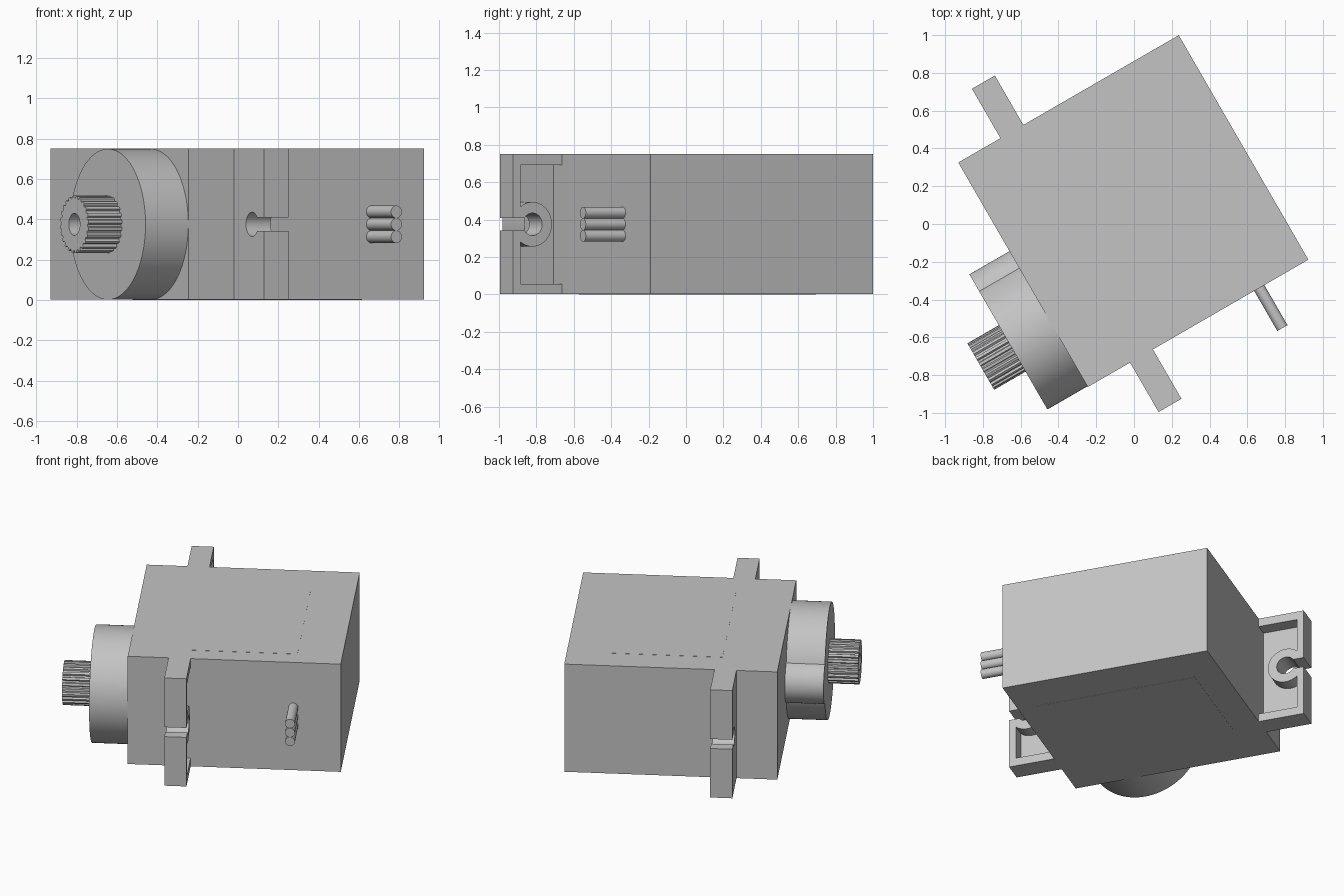
import bpy, bmesh
from math import sin, cos, pi, radians

cube = bpy.data.objects.get("Cube")
if cube:
    bpy.data.objects.remove(cube, do_unlink=True)

grey = bpy.data.materials.new("plain grey")
grey.use_nodes = True
COLOUR = (0.55, 0.55, 0.55, 1)
grey.diffuse_color = COLOUR
grey.node_tree.nodes["Principled BSDF"].inputs["Base Color"].default_value = COLOUR

TURN = radians(30)      # whole model is turned about z
MID_Z = 0.375
HEIGHT = 0.75
MID_Y = 0.061           # centre of the case along its length
HALF = 0.686            # half the case length
parts = []


def prism(name, outline, axis, a, b, keep=True):
    """Extrude a closed 2D outline from a to b along the named axis."""
    place = {"x": lambda u, v, t: (t, u, v),
             "y": lambda u, v, t: (u, t, v),
             "z": lambda u, v, t: (u, v, t)}[axis]
    bm = bmesh.new()
    ends = [[bm.verts.new(place(u, v, t)) for u, v in outline] for t in (a, b)]
    n = len(outline)
    bm.faces.new(ends[0])
    bm.faces.new(ends[1])
    for i in range(n):
        j = (i + 1) % n
        bm.faces.new((ends[0][i], ends[0][j], ends[1][j], ends[1][i]))
    bmesh.ops.recalc_face_normals(bm, faces=bm.faces)
    mesh = bpy.data.meshes.new(name)
    bm.to_mesh(mesh)
    bm.free()
    mesh.materials.append(grey)
    ob = bpy.data.objects.new(name, mesh)
    ob.rotation_euler.z = TURN
    bpy.context.collection.objects.link(ob)
    if keep:
        parts.append(ob)
    return ob


def rect(u0, u1, v0, v1):
    return [(u0, v0), (u1, v0), (u1, v1), (u0, v1)]


def circle(u, v, r, n=64):
    return [(u + r * cos(2 * pi * i / n), v + r * sin(2 * pi * i / n)) for i in range(n)]


def combine(ob, tool, operation="DIFFERENCE"):
    """Apply a boolean and throw the tool away."""
    mod = ob.modifiers.new("combine", "BOOLEAN")
    mod.operation = operation
    mod.solver = "EXACT"
    mod.object = tool
    bpy.context.view_layer.update()
    result = bpy.data.meshes.new_from_object(
        ob.evaluated_get(bpy.context.evaluated_depsgraph_get()))
    ob.modifiers.clear()
    ob.data = result
    bpy.data.objects.remove(tool, do_unlink=True)


# Case
prism("case", rect(-0.643, 0.705, MID_Y - HALF, MID_Y + HALF), "z", 0.001, HEIGHT)

# Thin blank labels on top and underneath
for name, low in (("top_label", HEIGHT - 0.001), ("bottom_label", 0)):
    prism(name, rect(-0.28, 0.42, -0.5, 0.56), "z", low, low + 0.002)

# Round gear housing with its smaller side bump
housing = prism("gear_housing", circle(-0.247, MID_Z, 0.374, 96), "x", -0.888, -0.62)
bump = prism("bump", circle(0.063, MID_Z, 0.142), "x", -0.888, -0.62, False)
combine(housing, bump, "UNION")

# Splined output shaft with a screw hole
TEETH = 24
spline = []
for i in range(TEETH):
    for offset, r in ((0, 0.13), (0.3, 0.13), (0.45, 0.142), (0.85, 0.142)):
        t = 2 * pi * (i + offset) / TEETH
        spline.append((-0.248 + r * cos(t), MID_Z + r * sin(t)))
shaft = prism("output_shaft", spline, "x", -1.08, -0.87)
combine(shaft, prism("hole", circle(-0.248, MID_Z, 0.055, 32), "x", -1.2, -0.92, False))

# Mounting ears: pocketed back, ring around a slotted screw hole
for side, name in ((-1, "front_ear"), (1, "back_ear")):
    def along(d):
        return MID_Y + side * (HALF + d)
    ear = prism(name, rect(along(-0.03), along(0.302), 0.001, HEIGHT), "x", -0.385, -0.245)
    pocket = prism("pocket", rect(along(-0.1), along(0.256), 0.057, 0.693),
                   "x", -0.335, -0.2, False)
    ring = prism("ring", circle(along(0.181), MID_Z, 0.119), "x", -0.4, -0.1, False)
    combine(pocket, ring)
    combine(ear, pocket)
    combine(ear, prism("hole", circle(along(0.181), MID_Z, 0.06, 48),
                       "x", -0.5, -0.1, False))
    combine(ear, prism("slot", rect(along(0.181), along(0.4), MID_Z - 0.033, MID_Z + 0.033),
                       "x", -0.5, -0.1, False))

# Three cable wires
for i in (-1, 0, 1):
    prism(f"wire_{i + 2}", circle(0.405, MID_Z + i * 0.062, 0.031, 32), "y", -0.87, -0.6)

# Smooth the round surfaces, keep edges sharp
bpy.ops.object.select_all(action="DESELECT")
for ob in parts:
    ob.select_set(True)
bpy.context.view_layer.objects.active = parts[0]
bpy.ops.object.shade_smooth_by_angle(angle=radians(25))
